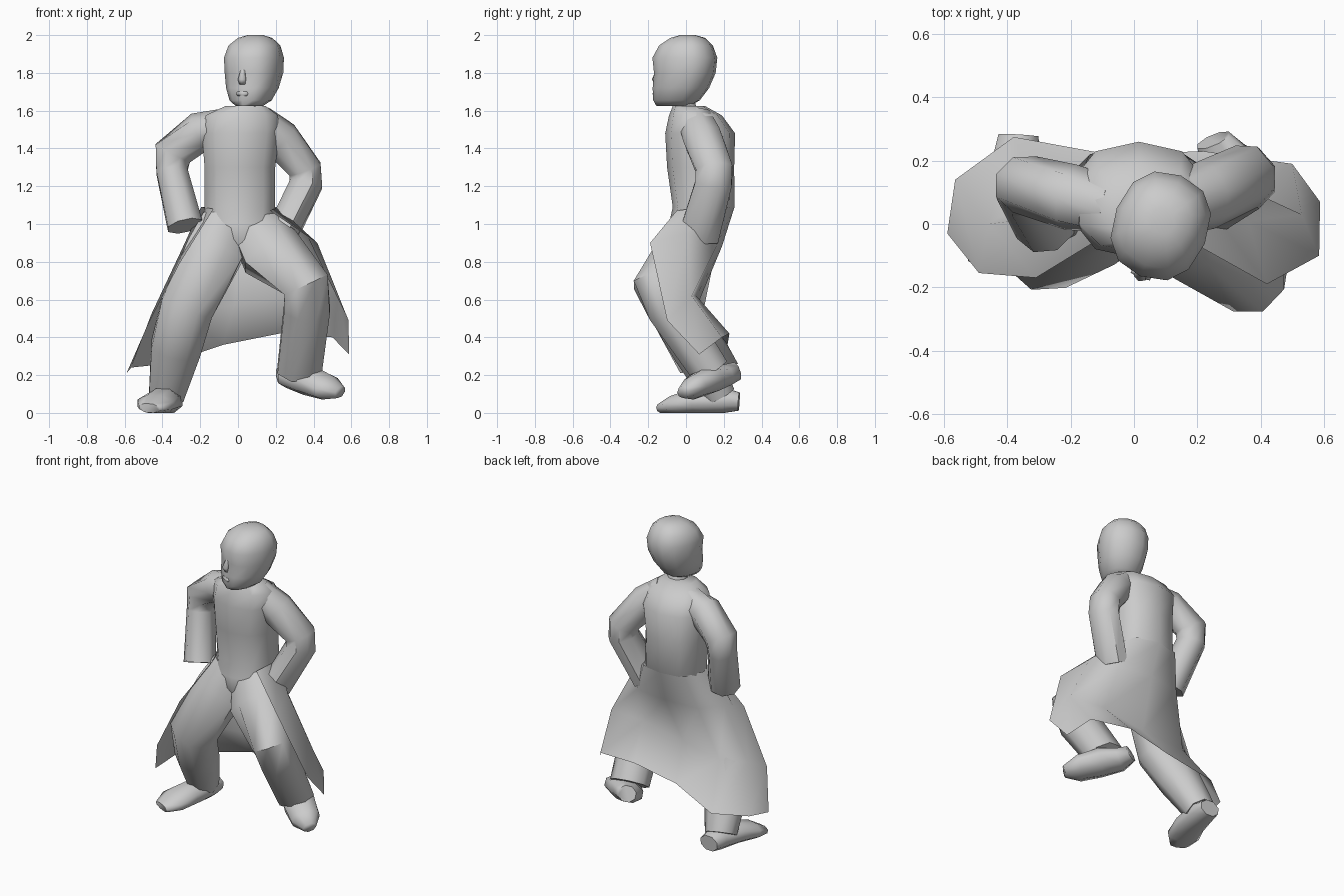
import bpy, bmesh, math
from mathutils import Vector, Matrix


def finish(name, bm, angle=50):
    bmesh.ops.recalc_face_normals(bm, faces=bm.faces)
    mesh = bpy.data.meshes.new(name)
    bm.to_mesh(mesh)
    bm.free()
    ob = bpy.data.objects.new(name, mesh)
    bpy.context.collection.objects.link(ob)
    bpy.context.view_layer.objects.active = ob
    ob.select_set(True)
    bpy.ops.object.shade_smooth_by_angle(angle=math.radians(angle))
    ob.select_set(False)
    return ob


def skin(name, rows, closed=True, angle=50):
    """Join rows of points with quads; closed rows become a capped tube."""
    bm = bmesh.new()
    vs = [[bm.verts.new(p) for p in row] for row in rows]
    n = len(vs[0])
    for a, b in zip(vs, vs[1:]):
        for i in range(n if closed else n - 1):
            j = (i + 1) % n
            bm.faces.new((a[i], a[j], b[j], b[i]))
    if closed:
        bm.faces.new(vs[0])
        bm.faces.new(vs[-1])
    return finish(name, bm, angle)


def limb(name, sections, sides=8, floor=None, angle=50):
    """Tube through sections (x, y, z, half width, half depth)."""
    pts = [Vector(s[:3]) for s in sections]
    rows = []
    for k, s in enumerate(sections):
        t = Vector((0, 0, 0))
        if k:
            t += (pts[k] - pts[k - 1]).normalized()
        if k < len(pts) - 1:
            t += (pts[k + 1] - pts[k]).normalized()
        t.normalize()
        u = Vector((1, 0, 0))
        u = (u - t * u.dot(t)).normalized()
        v = t.cross(u)
        row = []
        for i in range(sides):
            a = math.tau * (i + 0.5) / sides
            p = pts[k] + (u * s[3] * math.cos(a) + v * s[4] * math.sin(a)) * 1.05
            if floor is not None:
                p.z = max(p.z, floor)
            row.append(p)
        rows.append(row)
    return skin(name, rows, angle=angle)


def boxy(value, power=0.85):
    return math.copysign(abs(value) ** power, value)


def stack(name, rings, sides, angle=50):
    """Horizontal slightly boxy rings (x, z, y front, y back, half width)."""
    rows = []
    for x, z, y0, y1, w in rings:
        turns = [math.tau * i / sides for i in range(sides)]
        rows.append([Vector((x + w * boxy(math.sin(a)),
                             (y0 + y1) / 2 - (y1 - y0) / 2 * boxy(math.cos(a)), z)) for a in turns])
    return skin(name, rows, angle=angle)


# torso of the coat with the hips below
stack("torso", [(.03, .81, -.04, .09, .07), (.02, .92, -.09, .15, .17), (.01, 1.0, -.09, .19, .185),
                (.01, 1.09, -.07, .257, .195), (.01, 1.3, -.10, .255, .195), (.015, 1.48, -.11, .26, .215),
                (.02, 1.575, -.09, .19, .20), (.04, 1.625, -.07, .10, .11)], 10)
limb("neck", [(.06, .01, 1.57, .065, .06), (.07, -.02, 1.68, .062, .055)])

# head, turned towards -x
turn = Matrix.Translation((.087, 0, 0)) @ Matrix.Rotation(math.radians(-22), 4, 'Z')
head = stack("head", [(0, 1.625, -.165, .02, .065), (0, 1.655, -.178, .07, .105), (0, 1.72, -.178, .12, .132),
                      (0, 1.80, -.168, .155, .148), (0, 1.88, -.178, .165, .15),
                      (0, 1.945, -.14, .14, .132), (0, 1.985, -.08, .10, .088), (0, 2.0, -.03, .05, .04)], 12, 60)
nose = limb("nose", [(0, -.160, 1.82, .012, .008), (0, -.174, 1.765, .022, .02),
                     (0, -.168, 1.74, .018, .01)], 6, angle=80)
lips = limb("lips", [(0, -.168, 1.70, .03, .008), (0, -.174, 1.69, .036, .01),
                     (0, -.168, 1.68, .03, .008)], 6, angle=80)
for ob in (head, nose, lips):
    ob.data.transform(turn)

# bent arms with the wrists tucked at the hips
limb("right_arm", [(-.08, .06, 1.52, .09, .09), (-.20, .085, 1.49, .10, .10), (-.345, .125, 1.375, .105, .09),
                   (-.35, .115, 1.28, .085, .095), (-.28, -.005, .99, .095, .09)])
limb("left_arm", [(.11, .05, 1.55, .08, .09), (.225, .09, 1.45, .10, .105), (.355, .15, 1.29, .09, .10),
                  (.36, .145, 1.21, .09, .10), (.23, .07, .94, .085, .11)])

# planted leg and raised leg
limb("right_leg", [(-.07, .04, 1.02, .12, .10), (-.12, -.01, .86, .155, .12), (-.27, -.08, .56, .145, .13),
                   (-.33, .04, .34, .135, .12), (-.38, .175, .09, .095, .09)])
limb("left_leg", [(.08, .05, 1.0, .13, .10), (.175, -.04, .85, .17, .13), (.36, -.155, .68, .13, .125),
                  (.365, -.09, .55, .125, .12), (.325, .13, .22, .12, .105)])

# shoes
limb("right_shoe", [(-.365, .28, .06, .065, .05), (-.37, .2, .065, .08, .07), (-.40, .05, .06, .09, .07),
                    (-.44, -.06, .045, .1, .05), (-.47, -.135, .025, .06, .025)], floor=0, angle=70)
limb("left_shoe", [(.25, .265, .22, .055, .05), (.28, .2, .195, .085, .06), (.37, .12, .175, .1, .075),
                   (.47, .04, .135, .09, .06), (.54, -.015, .11, .04, .03)], angle=70)

# open coat skirt, sinking in behind the knees and flaring at the hem:
# rows from waist to hem, columns from the right front edge round the back
skirt = [
    [(-.13, -.06, 1.08), (-.195, .09, 1.09), (-.14, .22, 1.09), (.01, .257, 1.09),
     (.16, .22, 1.09), (.21, .09, 1.09), (.17, -.05, 1.07)],
    [(-.31, -.17, .79), (-.30, .02, .86), (-.20, .16, .87), (.02, .19, .88),
     (.25, .16, .88), (.36, .01, .95), (.42, -.19, .90)],
    [(-.49, -.155, .44), (-.46, .0, .52), (-.31, .09, .53), (-.02, .06, .57),
     (.28, .055, .62), (.53, .03, .62), (.585, -.10, .49)],
    [(-.59, -.03, .21), (-.565, .14, .24), (-.38, .275, .26), (-.08, .22, .36),
     (.22, .23, .42), (.5, .19, .4), (.588, .07, .31)]]
skin("coat_skirt", skirt, closed=False, angle=60)
